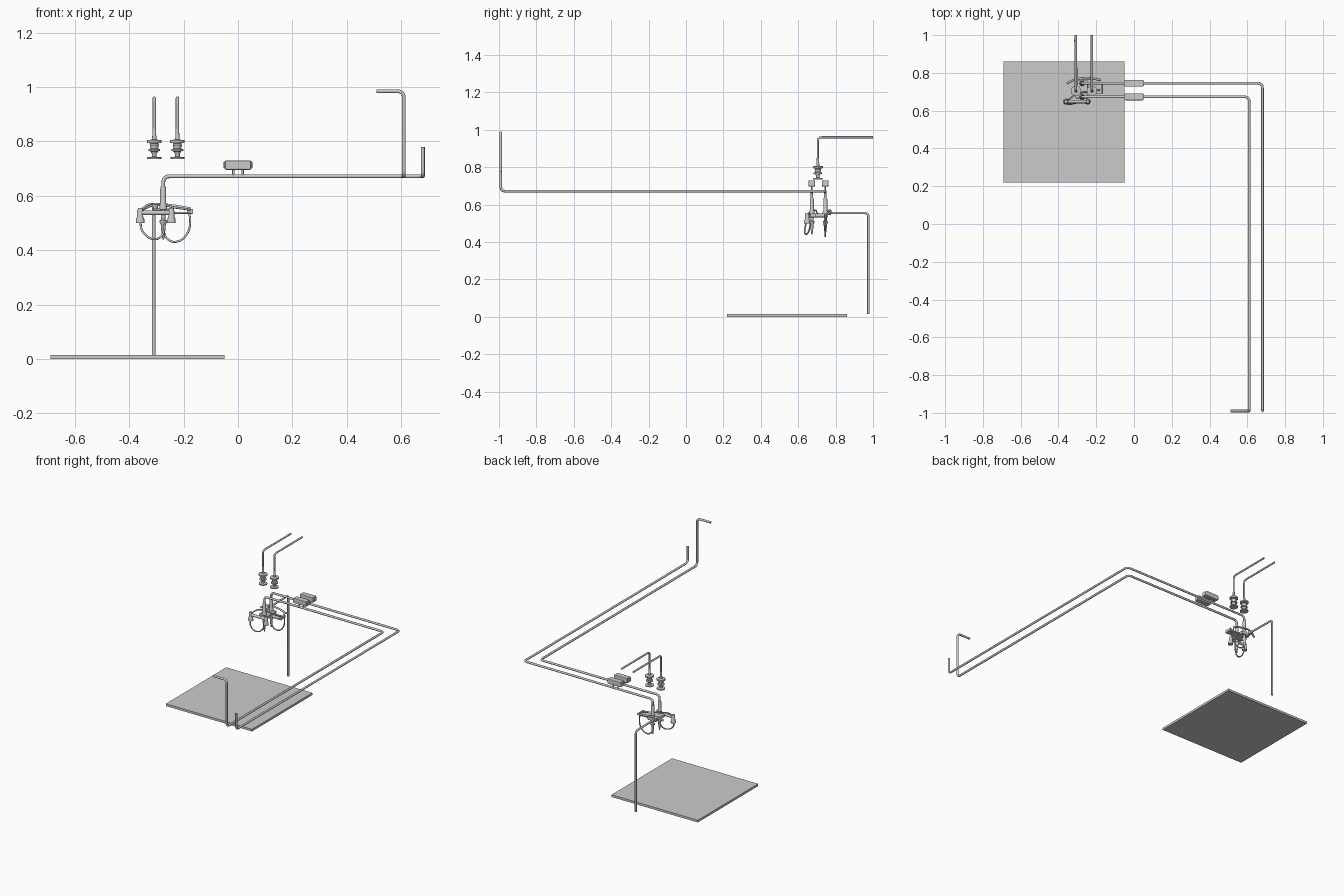
import bpy, bmesh, math
from mathutils import Vector

if "Cube" in bpy.data.objects:
    bpy.data.objects.remove(bpy.data.objects["Cube"])


def finish(ob):
    bpy.ops.object.select_all(action='DESELECT')
    ob.select_set(True)
    bpy.context.view_layer.objects.active = ob
    bpy.ops.object.shade_smooth_by_angle(angle=math.radians(40))
    return ob


def tube(name, pts, r, bend=0.03, smooth=False):
    pts = [Vector(p) for p in pts]
    path = pts
    if not smooth:
        # Round each corner with a quadratic arc
        path = [pts[0]]
        for a, b, c in zip(pts, pts[1:], pts[2:]):
            p, q = b + (a - b).normalized() * bend, b + (c - b).normalized() * bend
            for i in range(7):
                t = i / 6
                path.append(p * (1 - t) ** 2 + b * 2 * t * (1 - t) + q * t * t)
        path.append(pts[-1])
    cu = bpy.data.curves.new(name, 'CURVE')
    cu.dimensions = '3D'
    cu.bevel_depth, cu.bevel_resolution, cu.use_fill_caps = r, 3, True
    if smooth:
        s = cu.splines.new('BEZIER')
        s.bezier_points.add(len(path) - 1)
        for bp, p in zip(s.bezier_points, path):
            bp.co = p
            bp.handle_left_type = bp.handle_right_type = 'AUTO'
    else:
        s = cu.splines.new('POLY')
        s.points.add(len(path) - 1)
        for sp, p in zip(s.points, path):
            sp.co = (*p, 1)
    ob = bpy.data.objects.new(name, cu)
    bpy.context.collection.objects.link(ob)
    bpy.ops.object.select_all(action='DESELECT')
    ob.select_set(True)
    bpy.context.view_layer.objects.active = ob
    bpy.ops.object.convert(target='MESH')
    return finish(bpy.context.object)


def lathe(name, x, y, profile, n=24):
    bm = bmesh.new()
    vs = [bm.verts.new((r, 0, z)) for r, z in profile]
    es = [bm.edges.new(e) for e in zip(vs, vs[1:])]
    bmesh.ops.spin(bm, geom=vs + es, axis=(0, 0, 1), cent=(0, 0, 0),
                   angle=math.tau, steps=n)
    bmesh.ops.remove_doubles(bm, verts=bm.verts, dist=1e-5)
    bmesh.ops.recalc_face_normals(bm, faces=bm.faces)
    me = bpy.data.meshes.new(name)
    bm.to_mesh(me)
    bm.free()
    ob = bpy.data.objects.new(name, me)
    ob.location = (x, y, 0)
    bpy.context.collection.objects.link(ob)
    return finish(ob)


def box(name, lo, hi, bevel=0):
    lo, hi = Vector(lo), Vector(hi)
    bpy.ops.mesh.primitive_cube_add(size=1, location=(lo + hi) / 2)
    ob = bpy.context.object
    ob.name = name
    ob.scale = hi - lo
    bpy.ops.object.transform_apply(location=False, rotation=False, scale=True)
    if bevel:
        m = ob.modifiers.new('bevel', 'BEVEL')
        m.width, m.segments = bevel, 2
    return ob


# Floor plate
box('floor_plate', (-0.69, 0.22, 0), (-0.05, 0.86, 0.015))

# Long supply pipes
FY, BY, CX, PZ = 0.673, 0.745, -0.275, 0.672
tube('inner_pipe', [(0.51, -0.99, 0.985), (0.61, -0.99, 0.985), (0.61, -0.99, PZ),
                    (0.61, FY, PZ), (CX, FY, PZ), (CX, FY, 0.6)], 0.007, 0.025)
tube('outer_pipe', [(0.68, -0.99, 0.78), (0.68, -0.99, PZ),
                    (0.68, BY, PZ), (CX, BY, PZ), (CX, BY, 0.6)], 0.007, 0.025)

for tag, y in (('front', FY), ('back', BY)):
    # Meter boxes standing on the pipes
    box(tag + '_meter', (-0.048, y - 0.018, 0.696), (0.048, y + 0.018, 0.73), 0.004)
    for s in (-1, 1):
        box(tag + '_meter_end', (s * 0.048 - 0.005, y - 0.015, 0.700),
            (s * 0.048 + 0.005, y + 0.015, 0.726), 0.003)
        tube(tag + '_meter_leg', [(s * 0.017, y, PZ), (s * 0.017, y, 0.70)], 0.0045)
    # Sleeve and nozzle
    lathe(tag + '_sleeve', CX, y, [(0, 0.635), (0.009, 0.635), (0.011, 0.625), (0.011, 0.57),
                                   (0.014, 0.562), (0.014, 0.55), (0.008, 0.545), (0.008, 0.515),
                                   (0.013, 0.51), (0.013, 0.502), (0.009, 0.495), (0.008, 0.475),
                                   (0.003, 0.44), (0, 0.44)])

# Hanging post insulators with their feed rods
for i, x in enumerate((-0.308, -0.223)):
    lathe(f'disc_stack_{i}', x, 0.705,
          [(0, 0.735), (0.026, 0.735), (0.026, 0.742), (0.009, 0.744), (0.009, 0.755),
           (0.015, 0.764), (0.022, 0.765), (0.022, 0.771), (0.014, 0.774), (0.017, 0.788),
           (0.013, 0.793), (0.027, 0.795), (0.027, 0.805), (0.008, 0.807), (0.006, 0.85), (0, 0.85)])
    tube(f'feed_rod_{i}', [(x, 0.705, 0.80), (x, 0.705, 0.96), (x, 1.0, 0.96)], 0.006, 0.02)

# Drain pipe at the back
tube('drain_pipe', [(-0.305, 0.735, 0.555), (-0.31, 0.975, 0.555), (-0.31, 0.975, 0.015)],
     0.0065, 0.02)
lathe('drain_collar', -0.305, 0.765, [(0, 0.544), (0.011, 0.544), (0.011, 0.566), (0, 0.566)])

# Mixer body joining both sleeves
box('mixer_block', (-0.31, 0.665, 0.532), (-0.245, 0.76, 0.553), 0.004)
tube('front_bar', [(-0.36, 0.648, 0.538), (-0.24, 0.648, 0.538)], 0.009)
tube('bar_link', [(CX, FY, 0.542), (CX, 0.648, 0.538)], 0.009)
for i, x in enumerate((-0.36, -0.245)):
    lathe(f'bell_{i}', x, 0.648, [(0, 0.555), (0.008, 0.555), (0.011, 0.545), (0.011, 0.525),
                                  (0.016, 0.512), (0.016, 0.50), (0.010, 0.50), (0, 0.51)])

# Side shelf and tray
box('side_shelf', (-0.245, 0.69, 0.534), (-0.165, 0.742, 0.541), 0.002)
box('shelf_rim', (-0.175, 0.69, 0.534), (-0.165, 0.742, 0.552), 0.002)
tube('top_handle', [(-0.355, 0.745, 0.55), (-0.31, 0.765, 0.567), (-0.24, 0.772, 0.563),
                    (-0.175, 0.762, 0.552)], 0.006, smooth=True)

# Hoses
tube('front_hose', [(-0.36, 0.645, 0.508), (-0.35, 0.635, 0.468), (-0.31, 0.64, 0.441),
                    (-0.28, 0.655, 0.455), (-0.268, 0.665, 0.50)], 0.004, smooth=True)
tube('back_hose', [(CX, BY, 0.47), (-0.26, BY, 0.442), (-0.228, BY, 0.431), (-0.188, BY, 0.46),
                   (-0.176, BY, 0.51), (-0.185, 0.75, 0.552)], 0.004, smooth=True)
tube('upper_hose', [(-0.365, 0.648, 0.52), (-0.345, 0.66, 0.558), (-0.30, 0.69, 0.57),
                    (-0.23, 0.70, 0.557), (-0.18, 0.71, 0.55)], 0.004, smooth=True)
